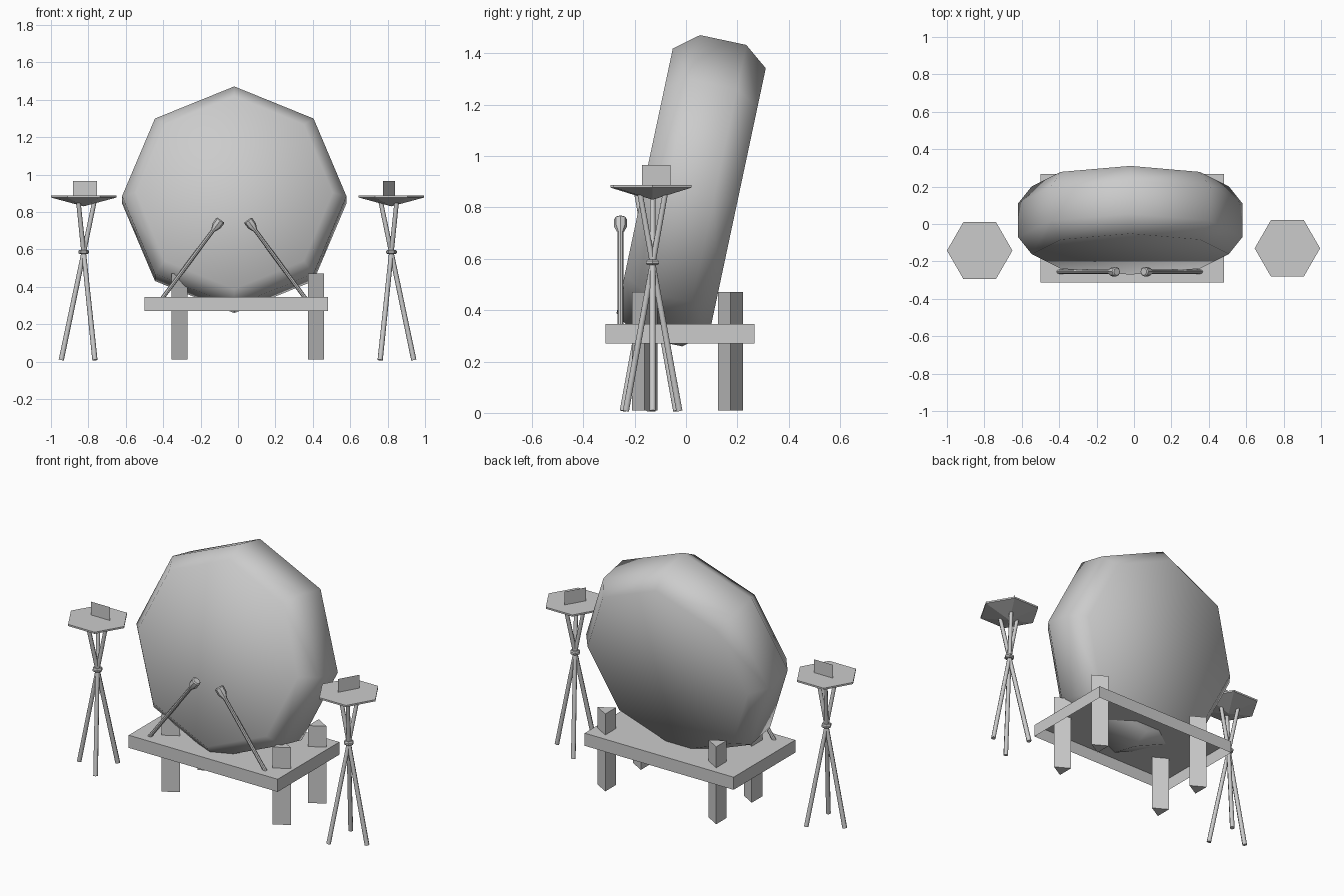
import bpy, bmesh
from math import sin, cos, pi, radians
from mathutils import Vector

if "Cube" in bpy.data.objects:
    bpy.data.objects.remove(bpy.data.objects["Cube"])


def finish(name, bm, angle):
    bmesh.ops.recalc_face_normals(bm, faces=bm.faces)
    me = bpy.data.meshes.new(name)
    bm.to_mesh(me)
    bm.free()
    ob = bpy.data.objects.new(name, me)
    bpy.context.collection.objects.link(ob)
    if angle:
        bpy.ops.object.select_all(action='DESELECT')
        ob.select_set(True)
        bpy.context.view_layer.objects.active = ob
        bpy.ops.object.shade_smooth_by_angle(angle=radians(angle))
    return ob


def lathe(name, origin, axis, up, profile, n, angle=0):
    """n-sided turned shape; profile is (radius, distance along axis), first corner towards up."""
    o, a = Vector(origin), Vector(axis).normalized()
    u = Vector(up)
    u = (u - a * u.dot(a)).normalized()
    s = a.cross(u)
    bm = bmesh.new()
    rings = []
    for r, h in profile:
        count = n if r > 0 else 1
        rings.append([bm.verts.new(o + a * h + (u * cos(2 * pi * i / n) + s * sin(2 * pi * i / n)) * r)
                      for i in range(count)])
    for p, q in zip(rings, rings[1:]):
        for i in range(n):
            j = (i + 1) % n
            if len(p) == 1:
                bm.faces.new((p[0], q[i], q[j]))
            elif len(q) == 1:
                bm.faces.new((p[i], p[j], q[0]))
            else:
                bm.faces.new((p[i], p[j], q[j], q[i]))
    for ring in (rings[0], rings[-1]):
        if len(ring) > 1:
            bm.faces.new(ring)
    return finish(name, bm, angle)


X, Z = (1, 0, 0), (0, 0, 1)

# Big octagonal drum, leaning back
t = radians(12)
lathe("drum", (-0.02, 0.02, 0.865), (0, cos(t), -sin(t)), (0, sin(t), cos(t)),
      [(0.527, -0.185), (0.6, -0.092), (0.6, 0.092), (0.527, 0.185)], 8, 60)

# Platform, open underneath
bm = bmesh.new()
bmesh.ops.create_cube(bm, size=1)
for v in bm.verts:
    v.co = Vector((v.co.x * 0.98 - 0.01, v.co.y * 0.58 - 0.023, v.co.z * 0.075 + 0.308))
bottom = [f for f in bm.faces if f.calc_center_median().z < 0.28]
bmesh.ops.delete(bm, geom=bottom, context='FACES_ONLY')
finish("platform", bm, 0)

# Three-sided platform legs
for x in (-0.326, 0.404):
    for y in (-0.161, 0.173):
        lathe("platform_leg", (x, y, 0.01), Z, X, [(0.057, 0), (0.057, 0.46)], 3)

# Drumsticks leaning on the drum
for x0, x1 in ((-0.415, -0.092), (0.37, 0.052)):
    a, b = Vector((x0, -0.255, 0.325)), Vector((x1, -0.255, 0.757))
    L = (b - a).length
    lathe("drumstick", a, b - a, (0, 1, 0),
          [(0.011, 0), (0.011, L - 0.07), (0.025, L - 0.04), (0.026, L - 0.006), (0.02, L)], 8, 40)


def side_stand(cx, cy, turn):
    def at(r, ang, z):
        return Vector((cx + r * cos(ang), cy + r * sin(ang), z))
    # Shallow six-sided dish
    lathe("stand_dish", (cx, cy, 0), Z, X, [(0, 0.83), (0.175, 0.877), (0.175, 0.887)], 6)
    # Three crossed poles
    for k in range(3):
        ang = turn + pi + k * 2 * pi / 3
        foot, top = at(0.12, ang, 0.008), at(-0.057, ang, 0.855)
        lathe("stand_pole", foot, top - foot, (cos(ang), sin(ang), 0),
              [(0.014, 0), (0.012, (top - foot).length)], 6, 65)
    # Collar at the crossing
    lathe("stand_collar", (cx, cy, 0.586), Z, X,
          [(0.022, -0.011), (0.029, -0.005), (0.029, 0.005), (0.022, 0.011)], 6)
    # Thin upright card on the dish
    mid = Vector((cx + 0.007 * cos(turn) - 0.018 * sin(turn),
                  cy + 0.007 * sin(turn) + 0.018 * cos(turn), 0.0))
    d = Vector((cos(turn), sin(turn), 0)) * 0.064
    bm = bmesh.new()
    bm.faces.new([bm.verts.new(mid + d * s + Vector((0, 0, z)))
                  for s, z in ((-1, 0.886), (1, 0.886), (1, 0.966), (-1, 0.966))])
    finish("stand_card", bm, 0)


side_stand(-0.825, -0.142, 0)
side_stand(0.82, -0.13, pi / 3)
